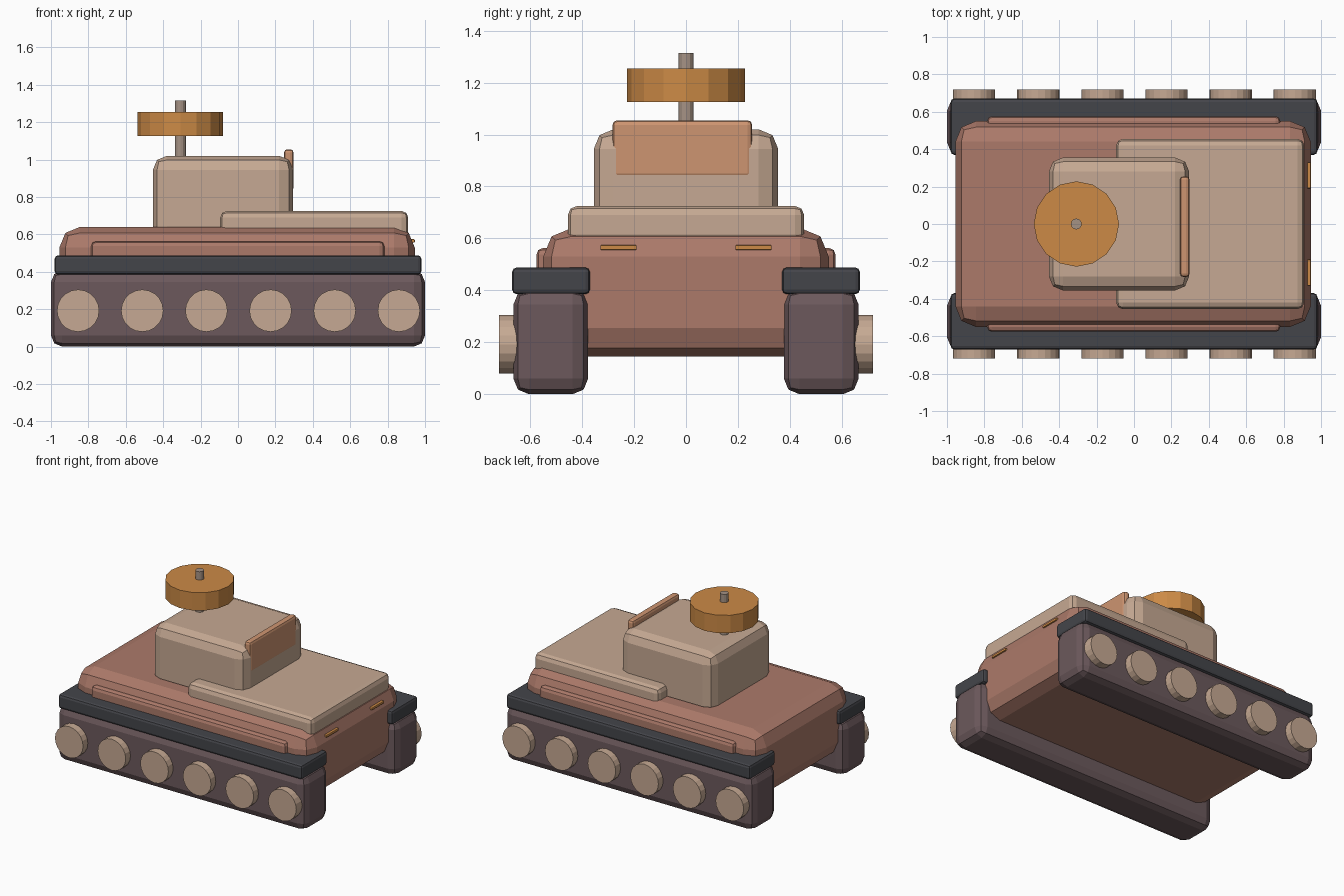
import bpy, bmesh, math
from mathutils import Matrix, Vector

if "Cube" in bpy.data.objects:
    bpy.data.objects.remove(bpy.data.objects["Cube"])


def material(name, r, g, b):
    def lin(v):
        v /= 255
        return v / 12.92 if v <= 0.04045 else ((v + 0.055) / 1.055) ** 2.4
    m = bpy.data.materials.new(name)
    m.diffuse_color = (lin(r), lin(g), lin(b), 1)
    m.use_nodes = True
    m.node_tree.nodes["Principled BSDF"].inputs["Base Color"].default_value = m.diffuse_color
    return m


tan = material("sand tan", 198, 169, 147)
clay = material("clay red", 172, 122, 106)
mauve = material("dark mauve", 108, 89, 92)
charcoal = material("charcoal", 68, 69, 74)
amber = material("amber", 204, 138, 70)
copper = material("pale copper", 206, 149, 113)
steel = material("warm grey", 165, 146, 132)


def finish(name, bm, mat):
    bmesh.ops.recalc_face_normals(bm, faces=bm.faces[:])
    me = bpy.data.meshes.new(name)
    bm.to_mesh(me)
    bm.free()
    me.materials.append(mat)
    ob = bpy.data.objects.new(name, me)
    bpy.context.collection.objects.link(ob)
    return ob


def box(name, xs, ys, zs, bevel, mat):
    """Bevelled box from its extents along each axis."""
    lo, hi = Vector((xs[0], ys[0], zs[0])), Vector((xs[1], ys[1], zs[1]))
    bm = bmesh.new()
    bmesh.ops.create_cube(bm, size=1, matrix=Matrix.Translation((lo + hi) / 2)
                          @ Matrix.Diagonal((*(hi - lo), 1)))
    ob = finish(name, bm, mat)
    if bevel:
        mod = ob.modifiers.new("bevel", 'BEVEL')
        mod.width, mod.segments = bevel, 2
    return ob


def cylinder(name, centre, radius, depth, sides, mat, along_y=False):
    bm = bmesh.new()
    rot = Matrix.Rotation(math.pi / 2, 4, 'X') if along_y else Matrix()
    bmesh.ops.create_cone(bm, cap_ends=True, segments=sides, radius1=radius,
                          radius2=radius, depth=depth,
                          matrix=Matrix.Translation(centre) @ rot)
    return finish(name, bm, mat)


# Hull, rear deck and turret
box("hull", (-0.955, 0.945), (-0.55, 0.55), (0.145, 0.64), 0.11, clay)
box("engine_deck", (-0.095, 0.91), (-0.455, 0.455), (0.58, 0.725), 0.035, tan)
box("turret", (-0.455, 0.295), (-0.355, 0.355), (0.57, 1.02), 0.075, tan)
box("turret_shield", (0.246, 0.297), (-0.283, 0.255), (0.832, 1.055), 0.018, copper)

# Mast and round sensor disc
cylinder("mast", (-0.308, 0, 1.14), 0.029, 0.35, 12, steel)
cylinder("sensor_disc", (-0.308, 0, 1.19), 0.228, 0.13, 16, amber)

# Running gear and trim on both sides
for side, label in ((-1, "right"), (1, "left")):
    def span(a, b):
        return sorted((side * a, side * b))
    box(f"track_{label}", (-1, 1), span(0.377, 0.665), (0, 0.405), 0.06, mauve)
    box(f"fender_{label}", (-0.98, 0.98), span(0.37, 0.67), (0.385, 0.488), 0.018, charcoal)
    box(f"side_skirt_{label}", (-0.785, 0.782), span(0.50, 0.576), (0.44, 0.563), 0.025, clay)
    box(f"lamp_{label}", (0.88, 0.945), span(0.19, 0.33), (0.556, 0.574), 0.004, amber)
    for i in range(6):
        cylinder(f"wheel_{label}_{i + 1}", (-0.855 + i * 0.343, side * 0.66, 0.192),
                 0.113, 0.12, 20, tan, along_y=True)
